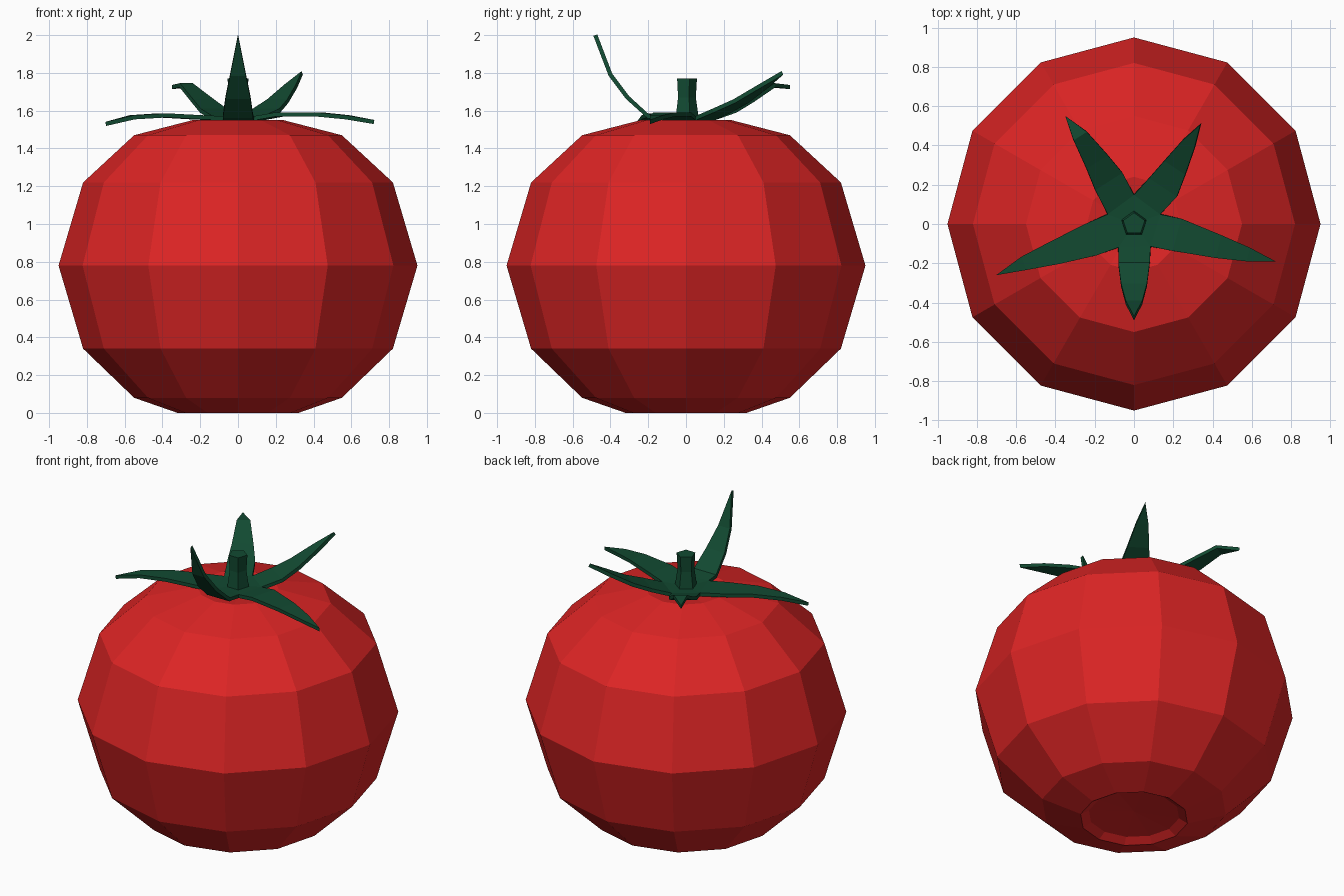
import bpy, bmesh, math
from mathutils import Vector

if "Cube" in bpy.data.objects:
    bpy.data.objects.remove(bpy.data.objects["Cube"])


def material(name, rgb):
    m = bpy.data.materials.new(name)
    m.diffuse_color = (*rgb, 1)
    m.use_nodes = True
    m.node_tree.nodes["Principled BSDF"].inputs["Base Color"].default_value = m.diffuse_color
    return m


RED = material("tomato red", (0.72, 0.018, 0.018))
GREEN = material("leaf green", (0.006, 0.068, 0.031))


def finish(bm, name, mat):
    bmesh.ops.recalc_face_normals(bm, faces=bm.faces[:])
    me = bpy.data.meshes.new(name)
    bm.to_mesh(me)
    bm.free()
    me.materials.append(mat)
    ob = bpy.data.objects.new(name, me)
    bpy.context.collection.objects.link(ob)
    return ob


def lathe(name, profile, sides, start, mat):
    """Stack of polygon rings (radius, z); radius 0 closes to a point."""
    bm = bmesh.new()
    rings = []
    for r, z in profile:
        if r == 0:
            rings.append([bm.verts.new((0, 0, z))] * sides)
        else:
            angles = [start + 2 * math.pi * i / sides for i in range(sides)]
            rings.append([bm.verts.new((r * math.cos(a), r * math.sin(a), z)) for a in angles])
    for a, b in zip(rings, rings[1:]):
        for i in range(sides):
            j = (i + 1) % sides
            bm.faces.new(list(dict.fromkeys([a[i], a[j], b[j], b[i]])))
    return finish(bm, name, mat)


# Fruit body with dimples at both ends
lathe("fruit", [(0, 0.05), (0.27, 0.03), (0.32, 0), (0.55, 0.08), (0.82, 0.34), (0.95, 0.78),
                (0.82, 1.22), (0.55, 1.47), (0.24, 1.55), (0, 1.51)], 12, 0, RED)

# Five-sided stem
lathe("stem", [(0, 1.53), (0.072, 1.53), (0.052, 1.67), (0.058, 1.77), (0, 1.77)],
      5, math.pi / 2, GREEN)

# Leaves: centre-line sections (x, y, z, half width), then the tip
leaves = [
    ([(0, -0.20, 1.57, 0.08), (0, -0.31, 1.67, 0.066), (0, -0.40, 1.79, 0.042)], (0, -0.48, 2.0)),
    ([(0.22, -0.055, 1.58, 0.085), (0.43, -0.115, 1.58, 0.06), (0.58, -0.155, 1.565, 0.036)],
     (0.72, -0.19, 1.54)),
    ([(0.15, 0.19, 1.60, 0.085), (0.21, 0.29, 1.65, 0.064), (0.28, 0.41, 1.73, 0.036)],
     (0.34, 0.51, 1.80)),
    ([(-0.13, 0.22, 1.60, 0.082), (-0.19, 0.32, 1.655, 0.064), (-0.275, 0.45, 1.735, 0.04)],
     (-0.35, 0.55, 1.725)),
    ([(-0.22, -0.08, 1.565, 0.085), (-0.40, -0.145, 1.575, 0.062), (-0.56, -0.20, 1.565, 0.036)],
     (-0.70, -0.26, 1.53)),
]
bm = bmesh.new()
# Shared notch points between neighbouring leaves, around the centre
notch = [bm.verts.new((x, y, 1.56)) for x, y in
         [(-0.08, -0.12), (0.085, -0.115), (0.135, 0.05), (0, 0.15), (-0.135, 0.05)]]
centre = bm.verts.new((0, 0, 1.55))
for i, (sections, tip) in enumerate(leaves):
    left, right = notch[i], notch[(i + 1) % 5]
    bm.faces.new((centre, left, right))
    side = Vector((-tip[1], tip[0], 0)).normalized()
    for x, y, z, w in sections:
        c = Vector((x, y, z))
        l2, r2 = bm.verts.new(c - side * w), bm.verts.new(c + side * w)
        bm.faces.new((left, l2, r2, right))
        left, right = l2, r2
    bm.faces.new((left, bm.verts.new(tip), right))
calyx = finish(bm, "leafy_crown", GREEN)
mod = calyx.modifiers.new("thickness", "SOLIDIFY")
mod.thickness = 0.022
mod.offset = 0
